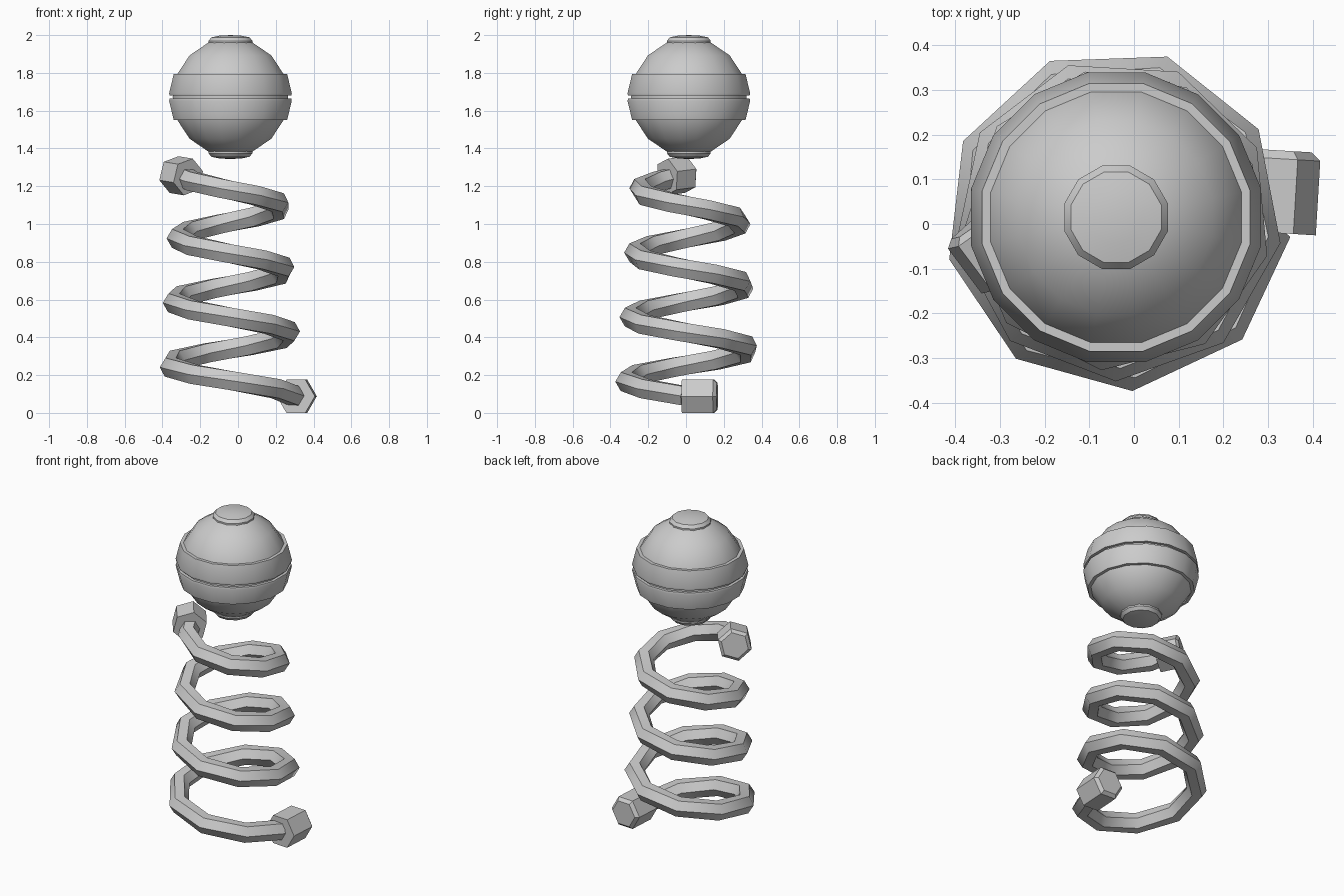
import bpy, bmesh, math
from mathutils import Vector, Matrix

if "Cube" in bpy.data.objects:
    bpy.data.objects.remove(bpy.data.objects["Cube"])

CX, CY, BALL_Z = -0.04, 0.015, 1.672

grey = bpy.data.materials.new("light grey")
grey.diffuse_color = (0.6, 0.6, 0.6, 1)
grey.use_nodes = True
grey.node_tree.nodes["Principled BSDF"].inputs["Base Color"].default_value = grey.diffuse_color


def finish(name, bm, angle):
    bmesh.ops.remove_doubles(bm, verts=bm.verts, dist=1e-5)
    bmesh.ops.recalc_face_normals(bm, faces=bm.faces)
    me = bpy.data.meshes.new(name)
    bm.to_mesh(me)
    bm.free()
    me.materials.append(grey)
    ob = bpy.data.objects.new(name, me)
    bpy.context.collection.objects.link(ob)
    bpy.ops.object.select_all(action='DESELECT')
    ob.select_set(True)
    bpy.context.view_layer.objects.active = ob
    bpy.ops.object.shade_smooth_by_angle(angle=math.radians(angle))
    return ob


def skin(bm, rings, closed=False, caps=False):
    """Join successive rings of points with quads."""
    loops = [[bm.verts.new(p) for p in ring] for ring in rings]
    pairs = list(zip(loops, loops[1:])) + ([(loops[-1], loops[0])] if closed else [])
    for a, b in pairs:
        n = len(a)
        for k in range(n):
            bm.faces.new((a[k], a[(k + 1) % n], b[(k + 1) % n], b[k]))
    if caps:
        bm.faces.new(loops[0])
        bm.faces.new(loops[-1])


def lathe(name, profile, sides=16, closed=False, angle=35):
    """Turn (radius, height above ball centre) points about the ball axis."""
    bm = bmesh.new()
    rings = []
    for r, z in profile:
        rings.append([(CX + r * math.cos((k + 0.5) * math.tau / sides),
                       CY + r * math.sin((k + 0.5) * math.tau / sides),
                       BALL_Z + z) for k in range(sides)])
    skin(bm, rings, closed)
    bmesh.ops.dissolve_degenerate(bm, dist=1e-5, edges=bm.edges)
    return finish(name, bm, angle)


def hex_ring(centre, axis, radius, turn=0.0):
    """Hexagon around an axis, corners pointing sideways."""
    side = axis.cross(Vector((0, 0, 1))).normalized()
    up = side.cross(axis).normalized()
    return [centre + radius * (side * math.cos(turn + k * math.pi / 3)
                               + up * math.sin(turn + k * math.pi / 3)) for k in range(6)]


def end_cap(name, centre, axis, radius, length, turn=0.0):
    """Hexagonal ferrule with a slightly chamfered outer end."""
    axis = Vector(axis).normalized()
    c = Vector(centre)
    bm = bmesh.new()
    skin(bm, [hex_ring(c + axis * t * length, axis, radius * s, turn)
              for t, s in ((-0.5, 1), (0.4, 1), (0.5, 0.8))], caps=True)
    return finish(name, bm, 30)


# Coil: tapering hexagonal tube, climbing clockwise
path = []
for i in [*range(31), 30.65]:
    a = math.radians(-3.4 - 40.6 * i)
    r = 0.338 - 0.0026 * i
    path.append(Vector((CX + r * math.cos(a), CY + r * math.sin(a), 0.09 + 0.0379 * i)))
rings = []
for i, p in enumerate(path):
    tangent = (path[min(i + 1, len(path) - 1)] - path[max(i - 1, 0)]).normalized()
    rings.append(hex_ring(p, tangent, 0.058))
bm = bmesh.new()
skin(bm, rings, caps=True)
finish("coil_spring", bm, 50)

# Ferrules on both coil ends
end_cap("bottom_end_cap", (0.312, 0.073, 0.088), (0.06, 1, 0), 0.101, 0.185)
end_cap("top_end_cap", (-0.305, -0.045, 1.256), (-0.6, 0.8, 0.1), 0.1, 0.14, 0.3)

# Ball core
R = 0.312
lathe("ball", [(R * math.cos(math.radians(t)), R * math.sin(math.radians(t)))
               for t in (-90, -67.5, -45, -22.5, 0, 22.5, 45, 67.5, 90)])

# Raised bands and end buttons, mirrored above and below the middle
for label, s in (("upper", 1), ("lower", -1)):
    lathe(label + "_band", [(0.29, 0.008 * s), (0.328, 0.008 * s), (0.331, 0.02 * s),
                            (0.306, 0.122 * s), (0.27, 0.122 * s)], closed=True)
    lathe(label + "_button", [(0.12, 0.26 * s), (0.12, 0.298 * s), (0.105, 0.316 * s),
                              (0.06, 0.325 * s), (0, 0.328 * s)], sides=12)
